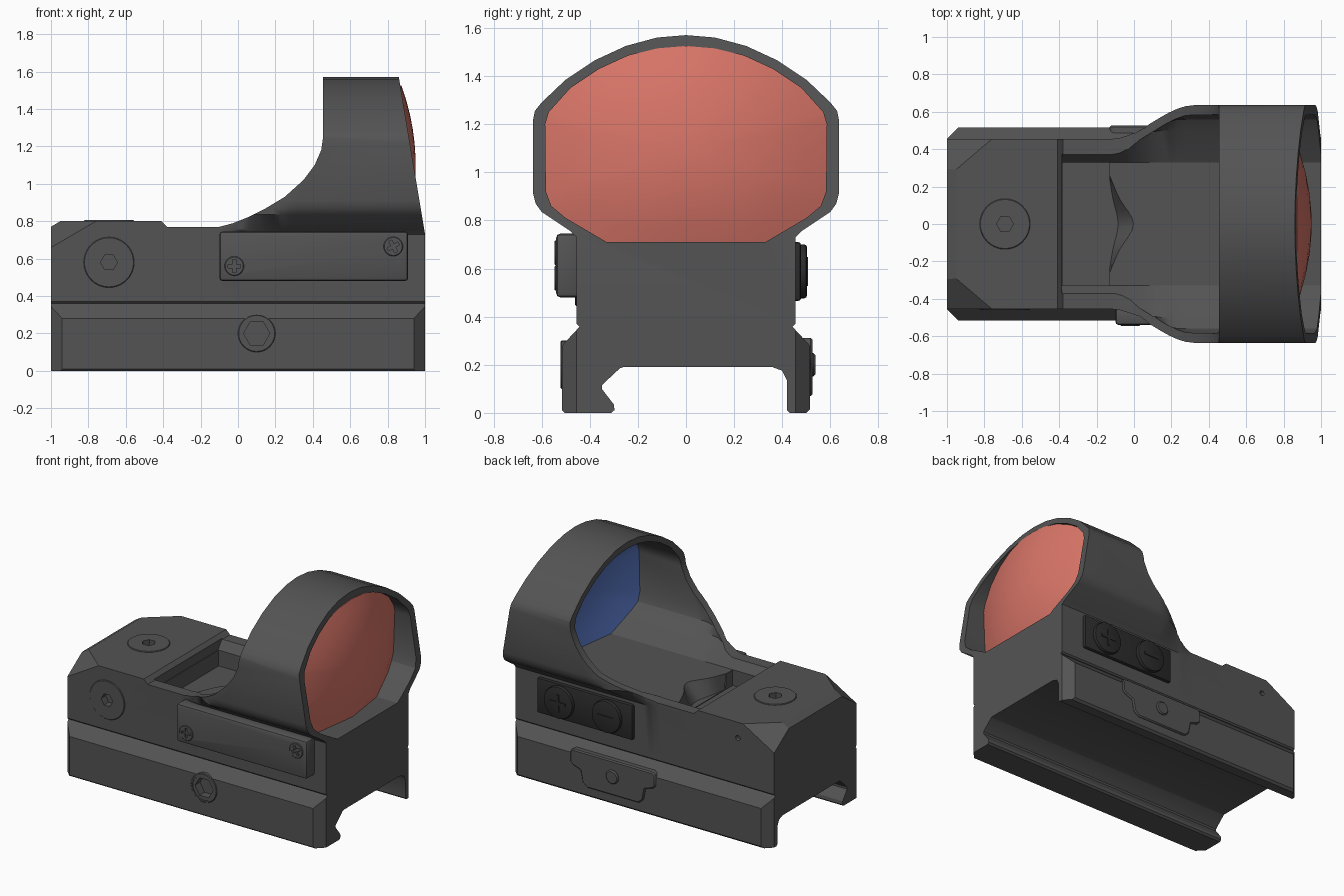
import bpy, bmesh, math
from mathutils import Vector

if "Cube" in bpy.data.objects:
    bpy.data.objects.remove(bpy.data.objects["Cube"], do_unlink=True)


def material(name, rgb):
    m = bpy.data.materials.new(name)
    m.use_nodes = True
    m.diffuse_color = (*rgb, 1)
    m.node_tree.nodes["Principled BSDF"].inputs["Base Color"].default_value = (*rgb, 1)
    return m


GREY = material("dark_grey", (0.088, 0.088, 0.088))
BLACK = material("button_black", (0.025, 0.025, 0.025))
RED = material("lens_red", (0.70, 0.18, 0.14))
BLUE = material("lens_blue", (0.075, 0.14, 0.42))


def loft(name, sections, mat=GREY):
    """Skin a row of closed sections and cap both ends."""
    bm = bmesh.new()
    rings = [[bm.verts.new(p) for p in s] for s in sections]
    n = len(rings[0])
    for a, b in zip(rings, rings[1:]):
        for i in range(n):
            j = (i + 1) % n
            bm.faces.new((a[i], a[j], b[j], b[i]))
    bm.faces.new(rings[0][::-1])
    bm.faces.new(rings[-1])
    bmesh.ops.recalc_face_normals(bm, faces=bm.faces)
    me = bpy.data.meshes.new(name)
    bm.to_mesh(me)
    bm.free()
    ob = bpy.data.objects.new(name, me)
    bpy.context.collection.objects.link(ob)
    me.materials.append(mat)
    return ob


def place(axis, u, v, w):
    return {"x": (w, u, v), "y": (u, w, v), "z": (u, v, w)}[axis]


def prism(name, pts, axis, a, b, mat=GREY):
    return loft(name, [[place(axis, u, v, w) for u, v in pts] for w in (a, b)], mat)


def ngon(u, v, r, n=40):
    return [(u + r * math.cos(math.tau * i / n), v + r * math.sin(math.tau * i / n)) for i in range(n)]


def rect(u0, v0, u1, v1):
    return [(u0, v0), (u1, v0), (u1, v1), (u0, v1)]


def mirror(half):
    return half + [(-y, z) for y, z in reversed(half) if y > 0]


def apply_mod(ob, mod):
    bpy.context.view_layer.objects.active = ob
    bpy.ops.object.modifier_apply(modifier=mod.name)


def cut(hosts, cutter, op="DIFFERENCE"):
    for ob in hosts:
        mod = ob.modifiers.new("cut", "BOOLEAN")
        mod.operation, mod.solver, mod.object = op, "EXACT", cutter
        apply_mod(ob, mod)
    bpy.data.objects.remove(cutter, do_unlink=True)


def bevel(ob, width, segments=2):
    mod = ob.modifiers.new("bevel", "BEVEL")
    mod.width, mod.segments, mod.limit_method = width, segments, "ANGLE"
    apply_mod(ob, mod)
    return ob


def flare(x, narrow, wide):
    t = min(max((x + 0.12) / 0.44, 0), 1)
    return narrow + (wide - narrow) * t * t * (3 - 2 * t)


def flared(name, outline, xs, narrow, wide):
    """Section swept along x, its half width limited by the flare."""
    rows = []
    for x in xs:
        w = flare(x, narrow, wide)
        rows.append([(x, max(-w, min(w, y)), z) for y, z in outline])
    return loft(name, rows)


# Housing with flared hood
outer = mirror([(.445, .36), (.455, .37), (.455, .73), (.48, .755), (.6, .835), (.625, .87), (.635, .91),
                (.635, 1.22), (.628, 1.255), (.6, 1.29), (.5, 1.385), (.38, 1.465), (.25, 1.525),
                (.12, 1.56), (0, 1.57)])
inner = mirror([(0, .71), (.33, .71), (.5, .81), (.56, .86), (.582, .92), (.585, 1.2), (.57, 1.25),
                (.48, 1.35), (.36, 1.43), (.24, 1.485), (.12, 1.515), (0, 1.525)])
steps = [-0.12 + 0.044 * i for i in range(11)]
housing = flared("housing", outer, [-1.05] + steps + [1.05], .455, .635)
side = [(-1, .3), (1, .3), (1, .73), (.855, 1.6), (.455, 1.6), (.455, 1.25), (.445, 1.18), (.41, 1.1), (.35, 1.02),
        (.25, .93), (.15, .87), (.05, .82), (-.03, .788), (-.1, .77), (-.38, .77), (-.41, .8), (-.95, .8), (-1, .77)]
cut([housing], prism("side_trim", side, "y", -.8, .8), "INTERSECT")
cut([housing], flared("hood_opening", inner, [-.385] + steps + [1.1], .4, .585))

# Pocket with a wavy sloped front wall
def wave(z, reach):
    pts = [(-.3, -.27)]
    for i in range(17):
        y = -.27 + .54 * i / 16
        c = math.cos(math.pi * y / .54)
        pts.append((-.135 + reach * (.55 * c + .45 * c ** 6), y, z))
    pts[0] = (-.3, -.27, z)
    return pts + [(-.3, .27, z)]


cut([housing], prism("pocket", rect(-.38, -.33, -.13, .33), "z", .6, .76))
cut([housing], loft("wave_notch", [wave(.605, .05), wave(.72, .14)]))

# Sloped corner facets at the low end
for s in (1, -1):
    p = Vector((-1.1, s * .555, .9))
    tri = [p + Vector(d) for d in ((.63, 0, 0), (0, -s * .537, 0), (0, 0, -.367))]
    tip = bmesh.new()
    for q in [p] + tri:
        tip.verts.new(q)
    bmesh.ops.convex_hull(tip, input=tip.verts)
    me = bpy.data.meshes.new("facet")
    tip.to_mesh(me)
    tip.free()
    facet = bpy.data.objects.new("facet", me)
    bpy.context.collection.objects.link(facet)
    cut([housing], facet)
cut([housing], prism("pin_hole", ngon(-.72, .69, .018, 16), "y", .43, .5))

# Rail mount
rail = [(-.44, .36), (-.45, .35), (-.515, .28), (-.515, .01), (-.505, 0), (-.31, 0), (-.297, .012), (-.3, .035),
        (-.35, .1), (-.35, .115), (-.275, .185), (-.26, .19), (.36, .19), (.4, .175), (.42, .135), (.42, .01),
        (.43, 0), (.5, 0), (.515, .015), (.515, .28), (.45, .35), (.44, .36)]
mount = prism("rail_mount", rail, "x", -1.05, 1.05)
plan = [(-1, -.455), (-.925, -.53), (.925, -.53), (1, -.455), (1, .455), (.925, .53), (-.925, .53), (-1, .455)]
cut([mount], prism("end_trim", plan, "z", -.1, .5), "INTERSECT")


# Hex socket screws, flush with their hosts
def socket(name, host, axis, u, v, a, b, r, hex_r, depth):
    disc = bevel(prism(name, ngon(u, v, r), axis, a, b), .004, 1)
    cut([host, disc], prism("hex", ngon(u, v, hex_r, 6), axis, b - depth, b + .05 * (1 if b > a else -1)))


socket("side_screw", housing, "y", -.69, .58, -.44, -.461, .135, .045, -.05)
socket("top_screw", housing, "z", -.69, 0, .78, .806, .135, .045, .05)
socket("clamp_bolt", mount, "y", .1, .2, -.49, -.522, .1, .07, -.06)
cut([bpy.data.objects["clamp_bolt"]], prism("ring_gap", ngon(.1, .2, .086), "y", -.517, -.6))

# Battery cover with two cross screws
cover = bevel(prism("battery_cover", rect(-.1, .48, .91, .745), "y", -.54, -.44), .018)
for name, u, v, turn in (("cover_screw_rear", -.02, .56, 0), ("cover_screw_front", .83, .665, .5)):
    screw = bevel(prism(name, ngon(u, v, .052, 28), "y", -.546, -.52), .004, 1)
    for k in range(2):
        t = turn + k * math.pi / 2
        d, e = Vector((math.cos(t), math.sin(t))) * .034, Vector((-math.sin(t), math.cos(t))) * .009
        c = Vector((u, v))
        bar = [tuple(c + i * d + j * e) for i, j in ((-1, -1), (1, -1), (1, 1), (-1, 1))]
        cut([screw, cover], prism("slot", bar, "y", -.6, -.53))

# Brightness keypad
bevel(prism("keypad", rect(.08, .465, .82, .71), "y", .44, .478, BLACK), .012)
for name, u in (("button_up", .64), ("button_down", .27)):
    bevel(prism(name, ngon(u, .588, .112), "y", .46, .503, BLACK), .012)
    prism(name + "_bar", rect(u - .06, .578, u + .06, .598), "y", .5, .508, BLACK)
prism("button_up_crossbar", rect(.63, .528, .65, .648), "y", .5, .508, BLACK)

# Clamp plate and its bolt end
tab = [(-.33, .22), (-.31, .2), (-.25, .18), (-.235, .1), (-.2, .07)]
tab = [(.2 + u, v) for u, v in [(-.31, .312), (-.33, .295)] + tab + [(-u, v) for u, v in reversed(tab)]
       + [(.33, .295), (.31, .312)]]
bevel(prism("clamp_plate", tab, "y", .45, .526), .008, 1)
bevel(prism("clamp_bolt_end", ngon(.2, .2, .048, 28), "y", .5, .538), .008, 1)

# Domed lens, red outside and blue inside
def dome(scale, back):
    ring = [(y * scale, 1.1 + (z - 1.1) * scale) for y, z in inner]
    return [(.95 - back - .42 * (y * y + (z - 1.1) ** 2), y, z) for y, z in ring]


scales = [.1, .28, .46, .64, .82, 1]
lens = loft("lens", [dome(s, 0) for s in scales] + [dome(s, .03) for s in reversed(scales)], RED)
lens.data.materials.append(BLUE)
for f in lens.data.polygons:
    f.material_index = 1 if f.normal.x < -.3 else 0

# Smooth shading with crisp edges
for ob in bpy.context.scene.objects:
    ob.select_set(ob.type == "MESH")
bpy.context.view_layer.objects.active = housing
bpy.ops.object.shade_smooth_by_angle(angle=math.radians(28))
